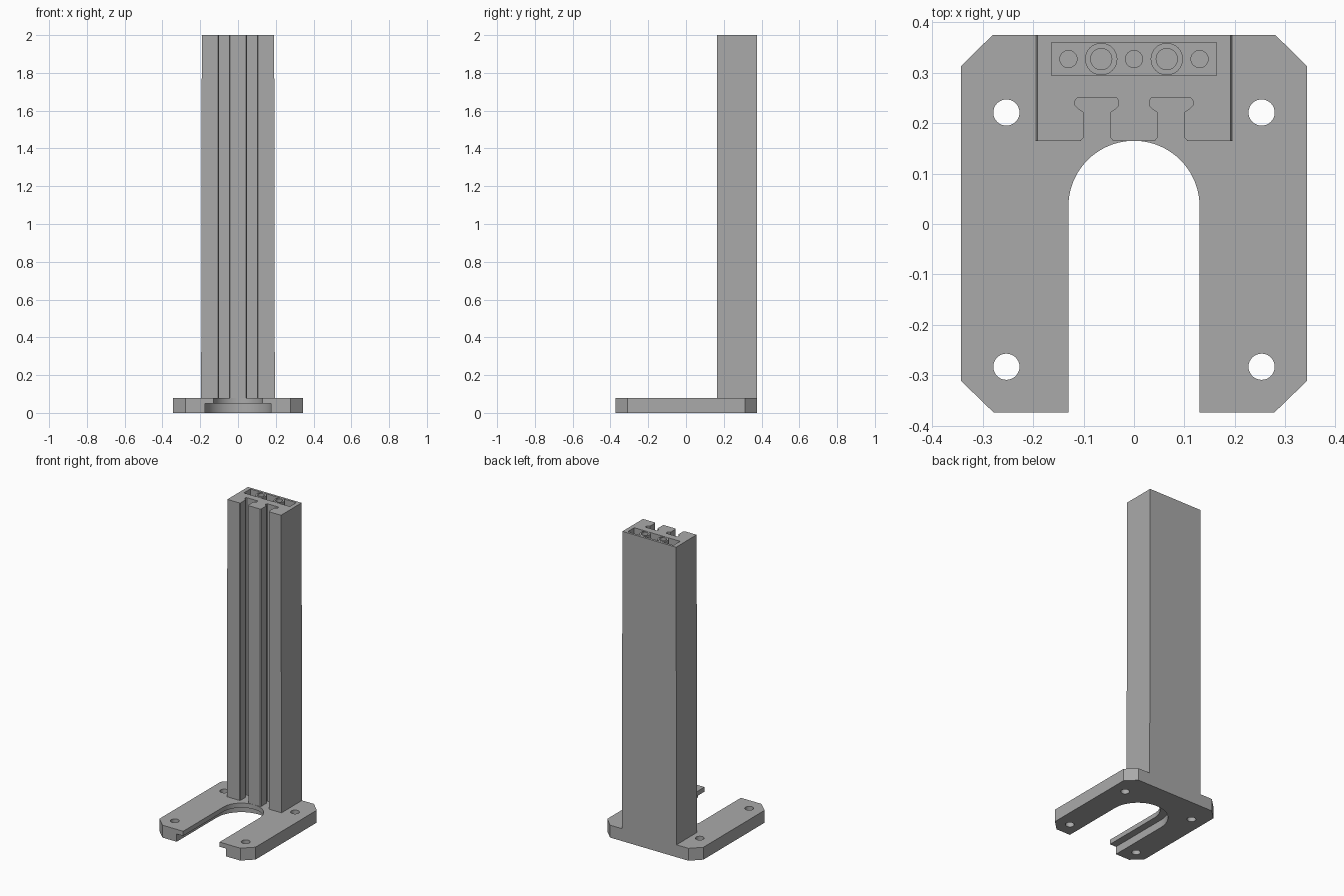
import bpy, bmesh, math

if "Cube" in bpy.data.objects:
    bpy.data.objects.remove(bpy.data.objects["Cube"])

PLATE_TOP, TOP = 0.08, 2.0
POCKET_FLOOR = TOP - 0.05
POCKET_Y = 0.327

grey = bpy.data.materials.new("plain grey")
grey.use_nodes = True
COLOUR = (0.4, 0.4, 0.4, 1)
grey.diffuse_color = COLOUR
grey.node_tree.nodes["Principled BSDF"].inputs["Base Color"].default_value = COLOUR


def prism(name, outline, z0, z1):
    """Extrude a counter-clockwise outline from z0 to z1."""
    bm = bmesh.new()
    face = bm.faces.new([bm.verts.new((x, y, z0)) for x, y in outline])
    made = bmesh.ops.extrude_face_region(bm, geom=[face])["geom"]
    for v in made:
        if isinstance(v, bmesh.types.BMVert):
            v.co.z = z1
    bmesh.ops.recalc_face_normals(bm, faces=bm.faces)
    mesh = bpy.data.meshes.new(name)
    bm.to_mesh(mesh)
    bm.free()
    mesh.materials.append(grey)
    obj = bpy.data.objects.new(name, mesh)
    bpy.context.collection.objects.link(obj)
    return obj


def arc(x, y, r, start, end, n):
    angles = [math.radians(start + (end - start) * i / n) for i in range(n + 1)]
    return [(x + r * math.cos(a), y + r * math.sin(a)) for a in angles]


def circle(x, y, r, n=32):
    return arc(x, y, r, 0, 360, n)[:-1]


def box(x0, x1, y0, y1):
    return [(x0, y0), (x1, y0), (x1, y1), (x0, y1)]


def cut(target, cutter):
    mod = target.modifiers.new("cut", 'BOOLEAN')
    mod.operation, mod.solver, mod.object = 'DIFFERENCE', 'EXACT', cutter
    bpy.context.view_layer.objects.active = target
    bpy.ops.object.modifier_apply(modifier=mod.name)
    bpy.data.objects.remove(cutter)


def smooth(obj):
    bpy.ops.object.select_all(action='DESELECT')
    obj.select_set(True)
    bpy.context.view_layer.objects.active = obj
    bpy.ops.object.shade_smooth_by_angle(angle=math.radians(30))


# Base plate with chamfered corners
right = [(0.278, -0.374), (0.343, -0.311), (0.343, 0.313), (0.28, 0.375)]
base = prism("base_plate", right + [(-x, y) for x, y in reversed(right)], 0, PLATE_TOP)


# Arched opening, wider below so that a thin lip stays on top
def arch(r):
    return [(-r, -0.5), (r, -0.5)] + arc(0, 0.035, r, 0, 180, 40)


cut(base, prism("opening_cutter", arch(0.13), -0.1, 0.2))
cut(base, prism("recess_cutter", arch(0.176), -0.1, 0.05))

# Mounting holes
for x in (-0.253, 0.253):
    for y in (-0.283, 0.221):
        cut(base, prism("hole_cutter", circle(x, y, 0.026), -0.1, 0.2))
smooth(base)

# Column with two T-shaped grooves in its front
FRONT, BACK, SIDE = 0.165, 0.375, 0.195
groove = [(0.032, FRONT), (0.027, 0.171), (0.027, 0.222), (0.036, 0.228),
          (0.043, 0.235), (0.043, 0.245), (0.039, 0.25)]
outline = [(-SIDE, FRONT)]
for cx in (-0.0735, 0.0735):
    outline += [(cx - x, y) for x, y in groove]
    outline += [(cx + x, y) for x, y in reversed(groove)]
outline += [(SIDE, FRONT), (SIDE, BACK), (-SIDE, BACK)]
column = prism("column", outline, PLATE_TOP, TOP)
# Slight draft on the two sides
for v in column.data.vertices:
    if v.co.z > 1 and abs(v.co.x) > 0.19:
        v.co.x *= 0.982

# Pocket in the column top, with blind holes in its floor
cut(column, prism("pocket_cutter", box(-0.164, 0.164, 0.294, 0.36), POCKET_FLOOR, TOP + 0.1))
for x in (-0.13, 0, 0.13):
    cut(column, prism("peg_hole_cutter", circle(x, POCKET_Y, 0.017), POCKET_FLOOR - 0.05, TOP + 0.1))
smooth(column)

# Round sockets standing in the pocket
for side, x in (("right", -0.065), ("left", 0.065)):
    socket = prism(side + "_socket", circle(x, POCKET_Y, 0.032), POCKET_FLOOR, TOP)
    cut(socket, prism("socket_cutter", circle(x, POCKET_Y, 0.021), POCKET_FLOOR + 0.002, TOP + 0.1))
    smooth(socket)
